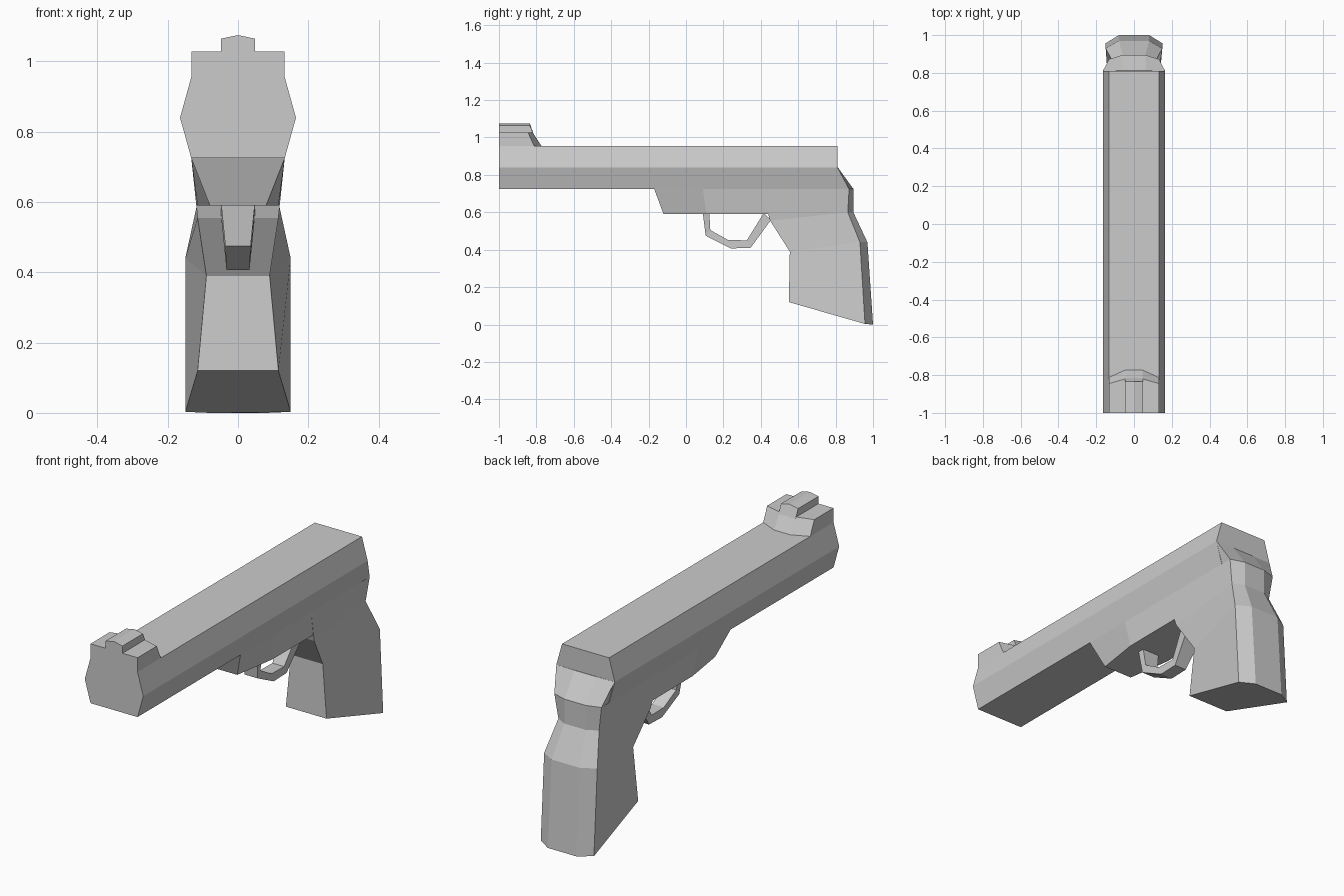
import bpy
import bmesh


def loft(name, half_rings):
    """Mirror each half ring (x >= 0) into a closed loop, bridge the loops and cap both ends."""
    bm = bmesh.new()
    loops = []
    for half in half_rings:
        full = list(half) + [(-x, y, z) for x, y, z in reversed(half)]
        loops.append([bm.verts.new(p) for p in full])
    n = len(loops[0])
    for a, b in zip(loops, loops[1:]):
        for i in range(n):
            j = (i + 1) % n
            bm.faces.new((a[i], a[j], b[j], b[i]))
    bm.faces.new(loops[0])
    bm.faces.new(loops[-1])
    bmesh.ops.remove_doubles(bm, verts=bm.verts, dist=1e-5)
    bmesh.ops.recalc_face_normals(bm, faces=bm.faces)
    mesh = bpy.data.meshes.new(name)
    bm.to_mesh(mesh)
    bm.free()
    obj = bpy.data.objects.new(name, mesh)
    bpy.context.collection.objects.link(obj)
    return obj


# Slide: six-sided bar running front to back
section = [(0.133, 0.725), (0.165, 0.84), (0.133, 0.955)]
loft("slide", [[(x, y, z) for x, z in section] for y in (-1.0, 0.81)])

# Front sight: sloped block with a narrow peaked blade
loft("sight_base", [
    [(0.133, -1, 0.95), (0.133, -0.81, 0.95), (0.045, -0.77, 0.95)],
    [(0.133, -1, 1.028), (0.133, -0.845, 1.028), (0.045, -0.82, 1.028)],
])
loft("sight_blade", [
    [(0.048, y0, 1.02), (0.048, y1, 1.065), (0, y1, 1.075)]
    for y0, y1 in ((-1, -1), (-0.815, -0.835))
])

# Frame under the slide, narrowing towards its front
loft("frame", [
    [(0.133, -0.17, 0.725), (0.133, 0.09, 0.725), (0.133, 0.40, 0.725)],
    [(0.08, -0.12, 0.59), (0.115, 0.11, 0.59), (0.117, 0.44, 0.59)],
])

# Grip: stacked loops of front edge, rear side edge and back edge
loft("grip", [
    [(0.115, 0.55, 0.12), (0.15, 0.957, 0.003), (0.08, 1.0, 0.0)],
    [(0.09, 0.555, 0.39), (0.15, 0.93, 0.44), (0.08, 0.97, 0.44)],
    [(0.115, 0.45, 0.555), (0.115, 0.865, 0.60), (0.06, 0.895, 0.60)],
    [(0.133, 0.40, 0.725), (0.133, 0.872, 0.725), (0.06, 0.895, 0.725)],
])

# Sloped back piece joining grip and slide
loft("back_strap", [
    [(0.13, 0.80, 0.725), (0.133, 0.872, 0.725), (0.06, 0.895, 0.725)],
    [(0.16, 0.80, 0.84), (0.165, 0.81, 0.84), (0.06, 0.812, 0.84)],
])

# Trigger guard: tapered strap (half width, outer y z, inner y z)
guard = [
    (0.048, (0.09, 0.595), (0.125, 0.595)),
    (0.036, (0.105, 0.475), (0.13, 0.505)),
    (0.033, (0.24, 0.407), (0.225, 0.452)),
    (0.033, (0.345, 0.41), (0.325, 0.45)),
    (0.048, (0.455, 0.56), (0.415, 0.595)),
]
loft("trigger_guard", [[(w, *o), (w, *i)] for w, o, i in guard])
